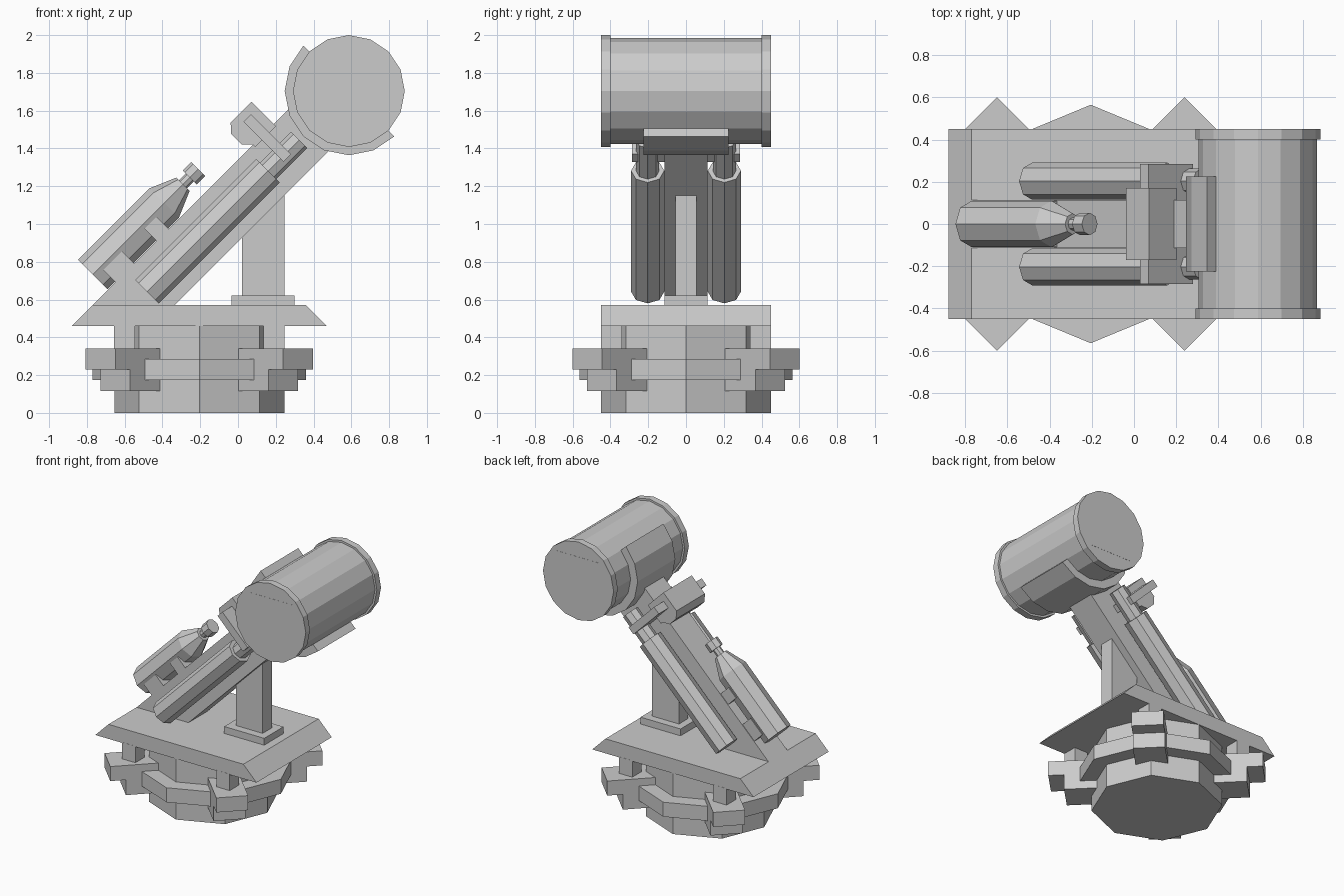
import bpy, bmesh
from math import sin, cos, pi, radians, sqrt
from mathutils import Matrix

if "Cube" in bpy.data.objects:
    bpy.data.objects.remove(bpy.data.objects["Cube"])

CX = -0.205                       # centre of the turntable
DX, DZ, DR = 0.587, 1.704, 0.296  # drum centre and radius
S = sqrt(0.5)


def finish(name, bm):
    bmesh.ops.recalc_face_normals(bm, faces=bm.faces)
    me = bpy.data.meshes.new(name)
    bm.to_mesh(me)
    bm.free()
    ob = bpy.data.objects.new(name, me)
    bpy.context.collection.objects.link(ob)
    return ob


def loft(name, rings):
    """Closed solid through rings of equal point count."""
    bm = bmesh.new()
    vs = [[bm.verts.new(p) for p in ring] for ring in rings]
    n = len(vs[0])
    bm.faces.new(vs[0])
    bm.faces.new(vs[-1])
    for a, b in zip(vs, vs[1:]):
        for i in range(n):
            j = (i + 1) % n
            bm.faces.new((a[i], a[j], b[j], b[i]))
    return finish(name, bm)


def box(name, x, y, z):
    return loft(name, [[(x[0], y[0], h), (x[1], y[0], h), (x[1], y[1], h), (x[0], y[1], h)] for h in z])


def prism(name, profile, y0, y1):
    """Side profile in x,z extruded along y."""
    return loft(name, [[(x, y, z) for x, z in profile] for y in (y0, y1)])


def tilt(p, q):
    """Along-arm / across-arm coordinates to x,z (45 degree slope)."""
    return ((p - q) * S, (p + q) * S)


def tilted_prism(name, pq, half):
    return prism(name, [tilt(*c) for c in pq], -half, half)


def tilted_box(name, p, q, half):
    return tilted_prism(name, [(p[0], q[0]), (p[1], q[0]), (p[1], q[1]), (p[0], q[1])], half)


def tilted_lathe(name, q, y, steps, n=8):
    """Faceted turned part with its axis along the arm; steps are (p, radius)."""
    rings = []
    for p, r in steps:
        ring = []
        for i in range(n):
            a = 2 * pi * i / n
            x, z = tilt(p, q + r * cos(a))
            ring.append((x, y + r * sin(a), z))
        rings.append(ring)
    return loft(name, rings)


def octagon(name, r, z0, z1):
    return loft(name, [[(CX + r * cos(i * pi / 4), r * sin(i * pi / 4), z) for i in range(8)] for z in (z0, z1)])


def arc(r, a0, a1, n):
    return [(DX + r * cos(radians(a0 + (a1 - a0) * i / n)),
             DZ + r * sin(radians(a0 + (a1 - a0) * i / n))) for i in range(n + 1)]


# Turntable base with collar
octagon("base_body", 0.45, 0, 0.465)
octagon("base_collar", 0.565, 0.175, 0.285)

# Four stepped feet on the diagonals, each with a square post
for k in range(4):
    rot = Matrix.Translation((CX, 0, 0)) @ Matrix.Rotation(pi / 4 + k * pi / 2, 4, 'Z')
    for name, u1, z in (("foot_upper", 0.739, (0.23, 0.34)), ("foot_lower", 0.63, (0.115, 0.23))):
        ob = box(name, (0.39, u1), (-0.111, 0.111), z)
        ob.data.transform(rot)
    sx, sy = (1, 1, -1, -1)[k], (1, -1, 1, -1)[k]
    px, py = CX + sx * 0.395, sy * 0.395
    box("foot_post", (px - 0.056, px + 0.056), (py - 0.056, py + 0.056), (0.335, 0.465))

# Sloped-end platform
prism("platform", [(-0.88, 0.46), (0.47, 0.46), (0.36, 0.57), (-0.77, 0.57)], -0.45, 0.45)

# Support column
box("column_foot", (-0.035, 0.3), (-0.115, 0.115), (0.565, 0.622))
box("column", (0.02, 0.245), (-0.055, 0.055), (0.6, 1.2))

# Main inclined arm
prism("main_arm", [(-0.79, 0.55), (-0.355, 0.55), tilt(1.34, 0.64), tilt(1.34, 0.948)], -0.113, 0.113)

# Side pistons
for s in (-1, 1):
    tilted_lathe("piston_tube", 0.795, s * 0.203, [(0.113, 0.088), (1.018, 0.088)])
    tilted_lathe("piston_rod", 0.793, s * 0.203, [(1.0, 0.061), (1.25, 0.061)])

# Clamp and crossbar over the arm
tilted_box("crossbar", (1.11, 1.167), (0.77, 1.07), 0.285)
tilted_prism("clamp_block", [(1.06, 0.93), (1.06, 0.95), (1.018, 0.99), (1.018, 1.07), (1.06, 1.115),
                             (1.215, 1.115), (1.215, 0.93)], 0.17)

# Gas canister on brackets
tilted_lathe("canister", 1.062, 0, [(-0.025, 0.11), (0.51, 0.11), (0.65, 0.05)])
tilted_lathe("canister_neck", 1.062, 0, [(0.64, 0.03), (0.71, 0.03)])
tilted_lathe("canister_valve", 1.062, 0, [(0.70, 0.053), (0.765, 0.053)])
tilted_box("bracket_lower", (0.03, 0.17), (0.94, 1.04), 0.108)
tilted_box("bracket_upper", (0.34, 0.43), (0.94, 1.04), 0.108)

# Cradle holding the drum
prism("cradle", arc(0.34, 135, 315, 8) + arc(0.26, 315, 135, 8), -0.225, 0.225)

# Drum with end rims and square end panels
prism("drum_body", arc(0.281, 0, 337.5, 15), -0.41, 0.41)
for s in (-1, 1):
    prism("drum_rim", arc(DR, 0, 337.5, 15), s * 0.4, s * 0.45)
    box("drum_end_panel", (DX - 0.182, DX + 0.182), sorted((s * 0.43, s * 0.451)), (DZ - 0.178, DZ + 0.182))
